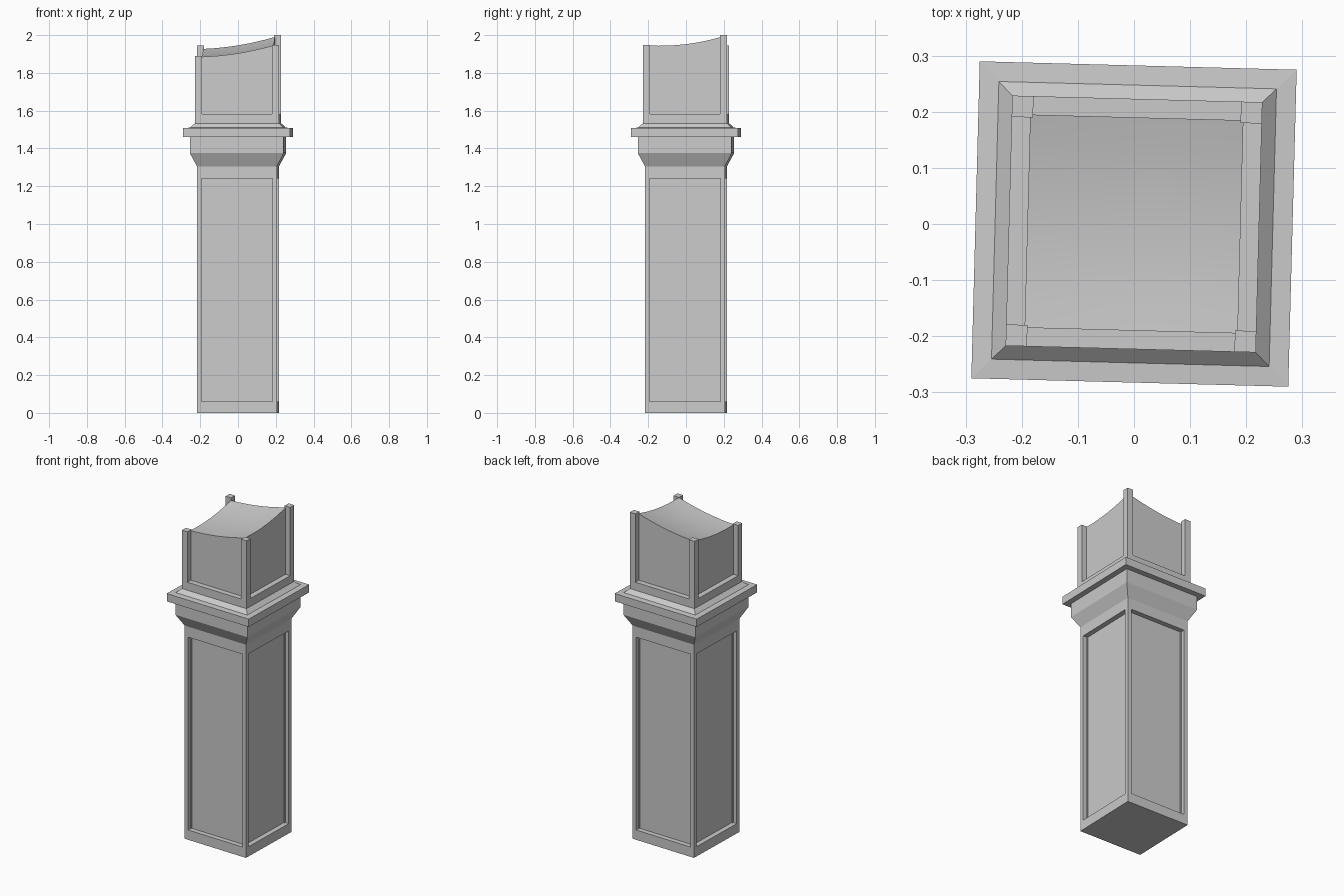
import bpy, bmesh, math
from mathutils import Vector

if "Cube" in bpy.data.objects:
    bpy.data.objects.remove(bpy.data.objects["Cube"])

TWIST = math.radians(-1.52)   # whole pillar is turned slightly


def finish(name, bm):
    bmesh.ops.recalc_face_normals(bm, faces=bm.faces)
    me = bpy.data.meshes.new(name)
    bm.to_mesh(me)
    bm.free()
    ob = bpy.data.objects.new(name, me)
    ob.rotation_euler.z = TWIST
    bpy.context.collection.objects.link(ob)
    return ob


def square_stack(profile):
    """Loft square rings from (half width, z) pairs and cap both ends."""
    bm = bmesh.new()
    rings = [[bm.verts.new((sx * h, sy * h, z))
              for sx, sy in ((-1, -1), (1, -1), (1, 1), (-1, 1))]
             for h, z in profile]
    for a, b in zip(rings, rings[1:]):
        for i in range(4):
            j = (i + 1) % 4
            bm.faces.new((a[i], a[j], b[j], b[i]))
    bm.faces.new(rings[0][::-1])
    bm.faces.new(rings[-1])
    bm.normal_update()
    return bm


# Shaft with a recessed panel on each side
bm = square_stack([(0.2115, 0), (0.2115, 1.305)])
panels = [f for f in bm.faces if abs(f.normal.z) < 0.5]
bmesh.ops.inset_individual(bm, faces=panels, thickness=0.034)
for f in panels:
    for v in f.verts:
        v.co.z = 0.06 if v.co.z < 0.6 else 1.24
for f in bmesh.ops.extrude_discrete_faces(bm, faces=panels)["faces"]:
    n = Vector(f.normal)
    bmesh.ops.translate(bm, verts=f.verts[:], vec=-0.03 * n)
finish("shaft", bm)

# Flared capital, slab and stepped foot of the broken block
finish("capital", square_stack([
    (0.2115, 1.305), (0.2485, 1.375), (0.2485, 1.46), (0.2825, 1.46),
    (0.2825, 1.508), (0.2475, 1.51), (0.223, 1.533), (0.223, 1.582)]))

# Corner posts, each broken off at its own height
for name, sx, sy, top in (("front_left", -1, -1, 1.89), ("front_right", 1, -1, 1.948),
                          ("back_left", -1, 1, 1.945), ("back_right", 1, 1, 2.0)):
    bm = bmesh.new()
    bmesh.ops.create_cube(bm, size=1)
    for v in bm.verts:
        v.co.x = sx * (0.204 + 0.038 * v.co.x)
        v.co.y = sy * (0.204 + 0.038 * v.co.y)
        v.co.z = top if v.co.z > 0 else 1.582
    finish(name + "_post", bm)


# Inner block with a sagging broken top
def top_height(u, v):
    front = 1.885 + 0.06 * u
    back = 1.927 + 0.063 * u
    sag = 0.012 * 4 * u * (1 - u) + 0.016 * 4 * v * (1 - v)
    return front + (back - front) * v - sag


bm = bmesh.new()
N, H = 8, 0.19
bmesh.ops.create_grid(bm, x_segments=N, y_segments=N, size=H)
rim = [e for e in bm.edges if e.is_boundary]
for v in bm.verts:
    v.co.z = top_height((v.co.x + H) / (2 * H), (v.co.y + H) / (2 * H))
skirt = bmesh.ops.extrude_edge_only(bm, edges=rim)["geom"]
for v in skirt:
    if isinstance(v, bmesh.types.BMVert):
        v.co.z = 1.582
core = finish("broken_core", bm)
bpy.context.view_layer.objects.active = core
core.select_set(True)
bpy.ops.object.shade_smooth_by_angle(angle=math.radians(30))
